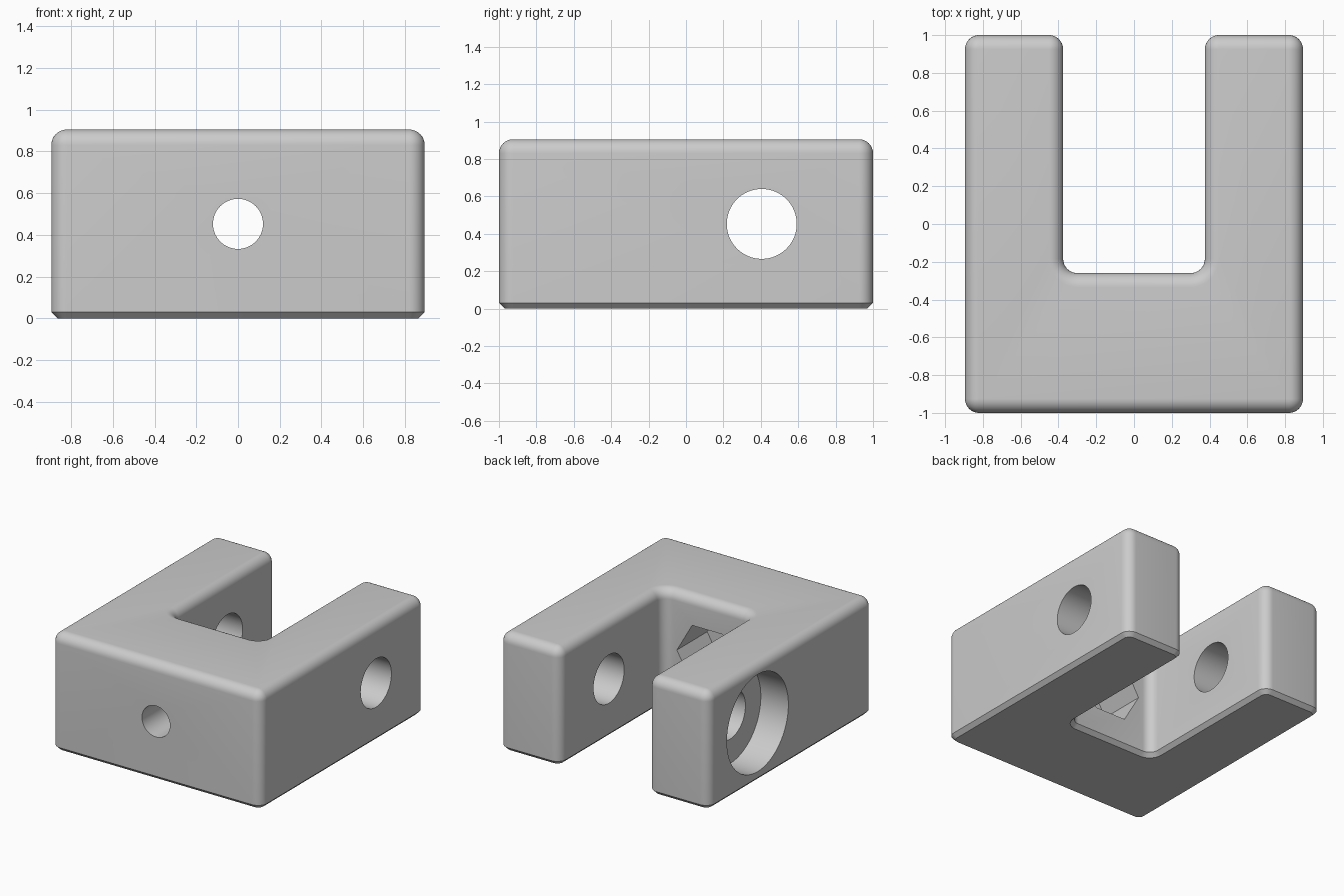
import bpy
import bmesh
from math import pi, sin, cos, radians
from mathutils import Vector

W, L, H = 0.895, 1.0, 0.905      # half width, half length, height
SLOT, FLOOR = 0.375, -0.26       # slot half width, slot end
R, CHAMFER = 0.075, 0.03         # fillet radius, bottom chamfer
MID = H / 2
STEPS = 8

cube = bpy.data.objects.get("Cube")
if cube:
    bpy.data.objects.remove(cube, do_unlink=True)

grey = bpy.data.materials.new("grey")
grey.use_nodes = True
colour = (0.6, 0.6, 0.6, 1)
grey.diffuse_color = colour
grey.node_tree.nodes["Principled BSDF"].inputs["Base Color"].default_value = colour


def loft(name, rings):
    """Closed solid through rings of equal point count."""
    bm = bmesh.new()
    loops = [[bm.verts.new(p) for p in ring] for ring in rings]
    for a, b in zip(loops, loops[1:]):
        for i in range(len(a)):
            j = (i + 1) % len(a)
            bm.faces.new((a[i], a[j], b[j], b[i]))
    bm.faces.new(loops[0][::-1])
    bm.faces.new(loops[-1])
    bmesh.ops.remove_doubles(bm, verts=bm.verts[:], dist=0.0005)
    bmesh.ops.recalc_face_normals(bm, faces=bm.faces[:])
    mesh = bpy.data.meshes.new(name)
    bm.to_mesh(mesh)
    bm.free()
    mesh.materials.append(grey)
    obj = bpy.data.objects.new(name, mesh)
    bpy.context.collection.objects.link(obj)
    return obj


# Corners of the U outline, anticlockwise
CORNERS = [Vector(c) for c in ((-W, -L), (W, -L), (W, L), (SLOT, L),
                               (SLOT, FLOOR), (-SLOT, FLOOR), (-SLOT, L), (-W, L))]


def outline(z, inset):
    """U outline with rounded corners, moved inwards by inset."""
    ring = []
    n = len(CORNERS)
    for i, c in enumerate(CORNERS):
        d_in = (c - CORNERS[i - 1]).normalized()
        d_out = (CORNERS[(i + 1) % n] - c).normalized()
        centre = c + (d_out - d_in) * R
        convex = d_in.x * d_out.y - d_in.y * d_out.x > 0
        radius = R - inset if convex else R + inset
        sign = 1 if convex else -1
        for k in range(STEPS + 1):
            t = k / STEPS * pi / 2
            p = centre + sign * radius * (
                cos(t) * Vector((d_in.y, -d_in.x)) + sin(t) * Vector((d_out.y, -d_out.x)))
            ring.append((p.x, p.y, z))
    return ring


# Clevis body: bottom chamfer, straight walls, rounded top
rings = [outline(0, CHAMFER), outline(CHAMFER, 0)]
for k in range(STEPS + 1):
    t = k / STEPS * pi / 2
    rings.append(outline(H - R + R * sin(t), R * (1 - cos(t))))
body = loft("clevis_body", rings)


def bore(name, axis, start, end, centre, radius, sides=64):
    """Cut a round or polygonal hole along the x or y axis."""
    circle = [(centre + radius * cos(2 * pi * i / sides),
               MID + radius * sin(2 * pi * i / sides)) for i in range(sides)]
    if axis == "x":
        ends = [[(e, a, b) for a, b in circle] for e in (start, end)]
    else:
        ends = [[(a, e, b) for a, b in circle] for e in (start, end)]
    cutter = loft(name, ends)
    cutter.hide_render = True
    mod = body.modifiers.new(name, "BOOLEAN")
    mod.operation = "DIFFERENCE"
    mod.solver = "EXACT"
    mod.object = cutter
    bpy.ops.object.modifier_apply(modifier=name)
    bpy.data.objects.remove(cutter, do_unlink=True)


bpy.ops.object.select_all(action="DESELECT")
body.select_set(True)
bpy.context.view_layer.objects.active = body

# Cross pin hole with a counterbore in one arm
bore("pin_hole", "x", -1.2, 1.2, 0.405, 0.187)
bore("counterbore", "x", -1.2, -0.66, 0.405, 0.375)
# Front screw hole with a hexagonal nut pocket in the slot wall
bore("screw_hole", "y", -1.2, 0.1, 0, 0.12)
bore("nut_pocket", "y", FLOOR - 0.37, 0.1, 0, 0.26, 6)

bpy.ops.object.shade_smooth_by_angle(angle=radians(30))
